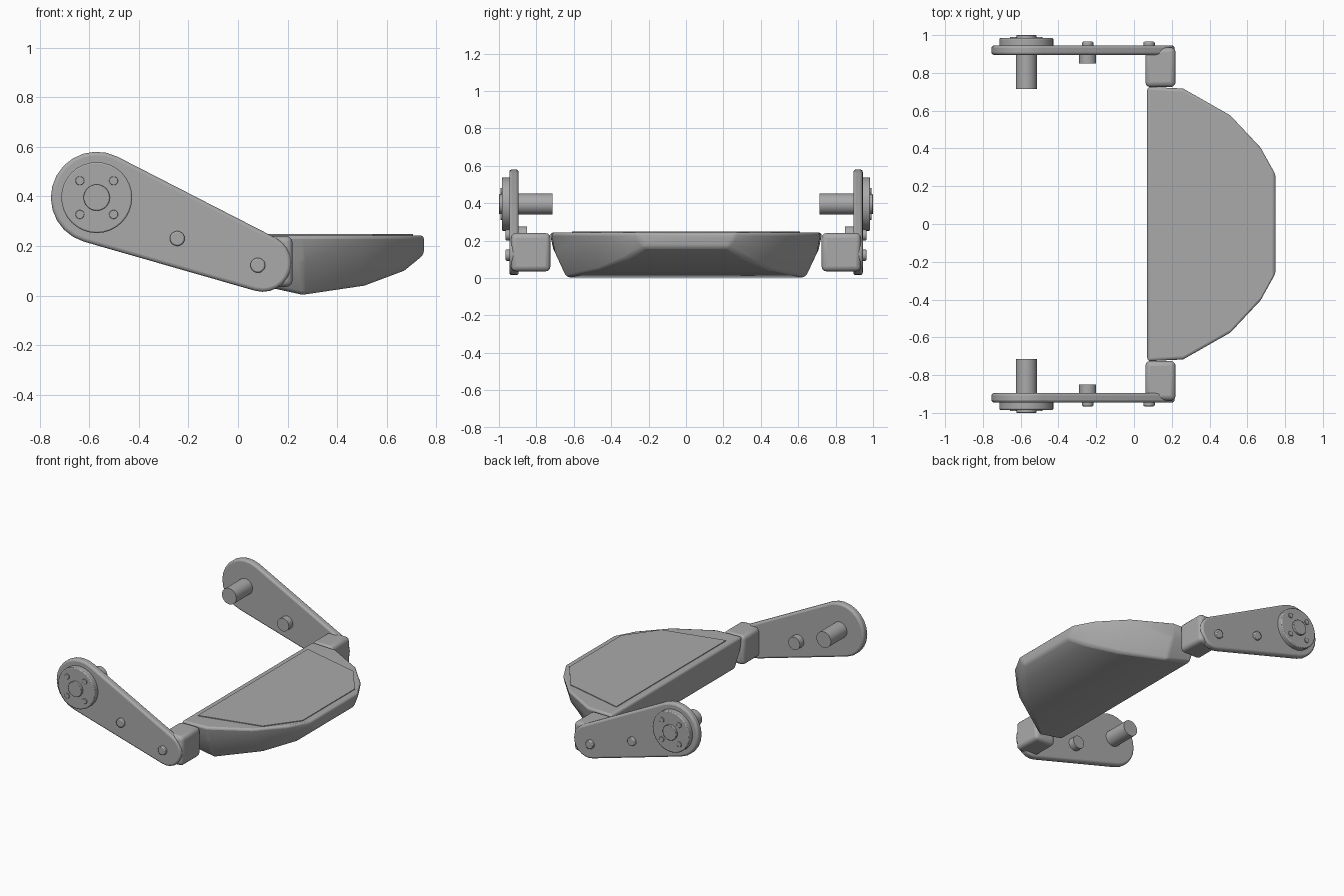
import bpy, bmesh, math
from mathutils import Vector

if "Cube" in bpy.data.objects:
    bpy.data.objects.remove(bpy.data.objects["Cube"], do_unlink=True)

grey = bpy.data.materials.new("mid grey")
grey.use_nodes = True
COLOUR = (0.4, 0.4, 0.4, 1)
grey.diffuse_color = COLOUR
grey.node_tree.nodes["Principled BSDF"].inputs["Base Color"].default_value = COLOUR


def finish(name, bm, bevel=0, segments=2, angle=30):
    """Turn a bmesh into a shaded object with an optional bevel."""
    bmesh.ops.recalc_face_normals(bm, faces=bm.faces)
    mesh = bpy.data.meshes.new(name)
    bm.to_mesh(mesh)
    bm.free()
    mesh.materials.append(grey)
    obj = bpy.data.objects.new(name, mesh)
    bpy.context.collection.objects.link(obj)
    if bevel:
        mod = obj.modifiers.new("bevel", "BEVEL")
        mod.width, mod.segments = bevel, segments
        mod.limit_method = "ANGLE"
        mod.angle_limit = math.radians(angle)
    bpy.ops.object.select_all(action="DESELECT")
    obj.select_set(True)
    bpy.context.view_layer.objects.active = obj
    bpy.ops.object.shade_smooth_by_angle(angle=math.radians(35))
    return obj


def prism(name, points, vector, bevel=0, segments=2, angle=40):
    """Extrude a closed outline along a vector."""
    bm = bmesh.new()
    face = bm.faces.new([bm.verts.new(p) for p in points])
    new = bmesh.ops.extrude_face_region(bm, geom=[face])["geom"]
    verts = [v for v in new if isinstance(v, bmesh.types.BMVert)]
    bmesh.ops.translate(bm, verts=verts, vec=vector)
    return finish(name, bm, bevel, segments, angle)


def arc(centre, radius, start, end, count):
    for i in range(count):
        a = start + (end - start) * i / (count - 1)
        yield centre[0] + radius * math.cos(a), centre[1] + radius * math.sin(a)


def disc(name, centre, radius, y0, y1, side, bevel=0, sides=32):
    """Cylinder lying along y."""
    ring = list(arc(centre, radius, 0, math.tau, sides + 1))[:-1]
    prism(name, [(x, side * y0, z) for x, z in ring], (0, side * (y1 - y0), 0), bevel)


# Body lofted through cross-sections: x, top half width, lower half width, bottom z
stations = [(0.07, 0.73, 0.65, 0.045), (0.26, 0.72, 0.64, 0.003), (0.51, 0.58, 0.46, 0.04),
            (0.67, 0.41, 0.32, 0.10), (0.75, 0.265, 0.22, 0.165)]
TOP = 0.243
bm = bmesh.new()
rings = []
for x, wide, narrow, low in stations:
    mid = low + (TOP - low) * 0.55
    waist = narrow + (wide - narrow) * 0.75
    half = [(wide, TOP), (waist, mid), (narrow, low)]
    section = half + [(-y, z) for y, z in reversed(half)]
    rings.append([bm.verts.new((x, y, z)) for y, z in section])
for a, b in zip(rings, rings[1:]):
    for i in range(len(a)):
        j = (i + 1) % len(a)
        bm.faces.new((a[i], a[j], b[j], b[i]))
bm.faces.new(rings[0])
bm.faces.new(rings[-1])
finish("body", bm, 0.016, 3, 28)

# Thin raised panel on top of the body
half = [(0.115, 0.61), (0.545, 0.505), (0.705, 0.29)]
outline = half + [(x, -y) for x, y in reversed(half)]
prism("top_panel", [(x, y, TOP - 0.003) for x, y in outline], (0, 0, 0.008))

# Side arm outline: two circles joined by their tangents
PIVOT, TIP = Vector((-0.57, 0.395)), Vector((0.10, 0.13))
R_PIVOT, R_TIP = 0.185, 0.115
along = TIP - PIVOT
heading = math.atan2(along.y, along.x)
spread = math.acos((R_PIVOT - R_TIP) / along.length)
arm_outline = list(arc(PIVOT, R_PIVOT, heading + spread, heading + math.tau - spread, 14))
arm_outline += list(arc(TIP, R_TIP, heading - spread, heading + spread, 12))

for side, label in ((1, "back"), (-1, "front")):
    prism(label + "_arm", [(x, side * 0.895, z) for x, z in arm_outline],
          (0, side * 0.05, 0), 0.014, 3, 50)

    # Connector between arm and body
    corners = [(0.06, 0.035), (0.22, 0.035), (0.22, 0.24), (0.06, 0.24)]
    prism(label + "_connector", [(x, side * 0.725, z) for x, z in corners],
          (0, side * 0.21, 0), 0.026, 3)

    # Pivot disc, hub, bolts and inner shaft
    disc(label + "_pivot_disc", PIVOT, 0.143, 0.93, 0.984, side, 0.006)
    disc(label + "_hub", PIVOT, 0.053, 0.97, 1.0, side, 0.003)
    for dx in (-0.068, 0.068):
        for dz in (-0.068, 0.068):
            disc(label + "_bolt", PIVOT + Vector((dx, dz)), 0.018, 0.97, 0.991, side, 0.002, 16)
    disc(label + "_shaft", PIVOT, 0.056, 0.715, 0.91, side)

    # Pins through the arm and the inner peg
    for spot in ((-0.245, 0.23), (0.08, 0.122)):
        disc(label + "_pin", spot, 0.03, 0.93, 0.965, side, 0.006, 20)
    disc(label + "_peg", (-0.245, 0.23), 0.045, 0.85, 0.91, side)
